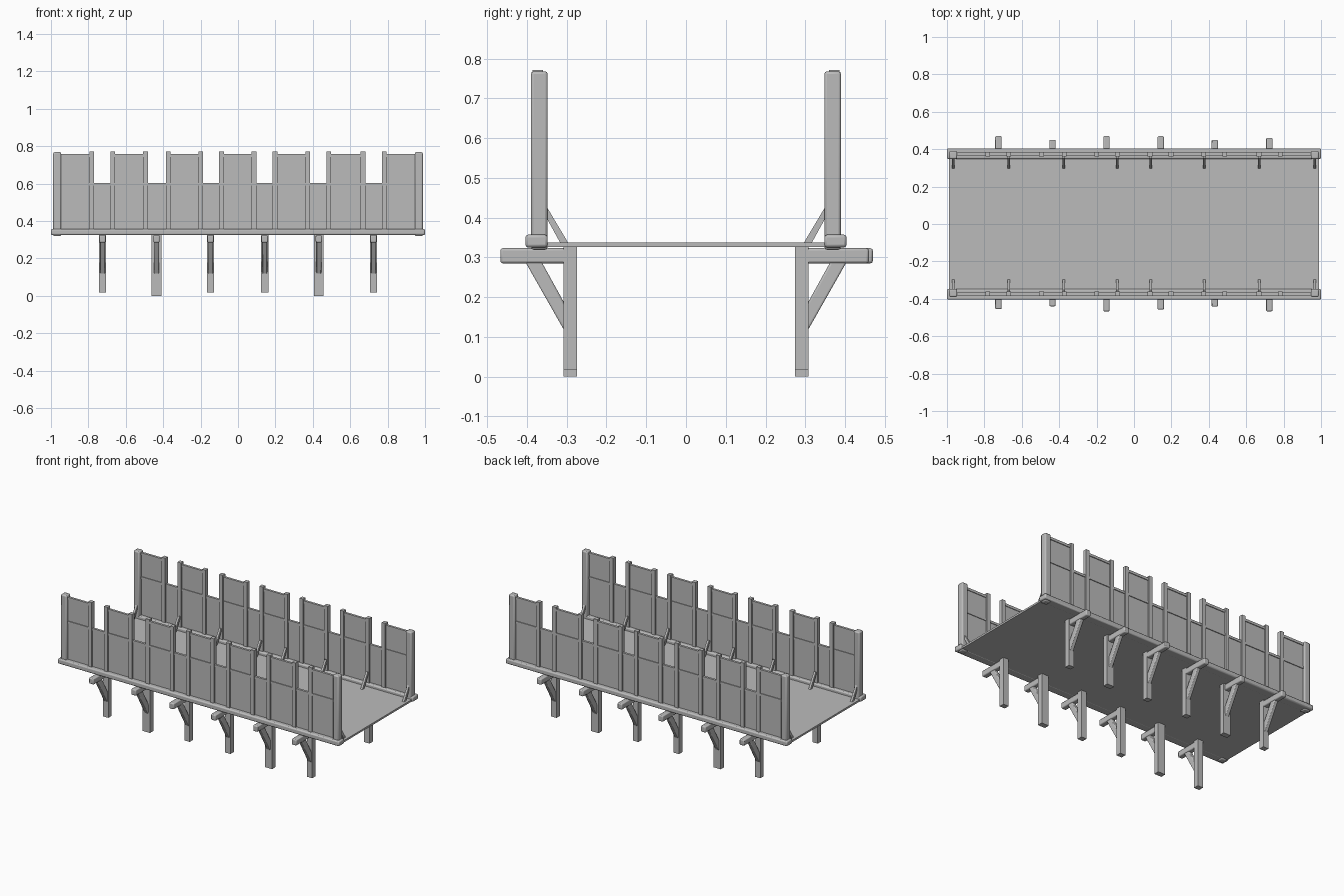
import bpy, bmesh
from mathutils import Vector, Matrix

cube = bpy.data.objects.get("Cube")
if cube:
    bpy.data.objects.remove(cube, do_unlink=True)

GREY = (0.5, 0.5, 0.5, 1)
wood = bpy.data.materials.new("grey_wood")
wood.use_nodes = True
wood.diffuse_color = GREY
wood.node_tree.nodes["Principled BSDF"].inputs["Base Color"].default_value = GREY


def finish(name, bm, bevel=0):
    mesh = bpy.data.meshes.new(name)
    bm.to_mesh(mesh)
    bm.free()
    mesh.materials.append(wood)
    ob = bpy.data.objects.new(name, mesh)
    bpy.context.collection.objects.link(ob)
    if bevel:
        mod = ob.modifiers.new("worn_edges", "BEVEL")
        mod.width, mod.segments = bevel, 2
        bpy.ops.object.select_all(action="DESELECT")
        ob.select_set(True)
        bpy.context.view_layer.objects.active = ob
        bpy.ops.object.shade_smooth_by_angle(angle=0.8)
    return ob


def box(name, x, y, z, bevel=0):
    """Box between (min, max) pairs; y may be given outside-in."""
    lo, hi = Vector((x[0], min(y), z[0])), Vector((x[1], max(y), z[1]))
    bm = bmesh.new()
    bmesh.ops.create_cube(bm, size=1, matrix=Matrix.Translation((lo + hi) / 2)
                          @ Matrix.Diagonal((*(hi - lo), 1)))
    return finish(name, bm, bevel)


def strut(name, x, width, outline, side, bevel=0):
    """Slanted timber: a (y, z) outline extruded across x."""
    bm = bmesh.new()
    face = bm.faces.new([bm.verts.new((x - width / 2, side * y, z)) for y, z in outline])
    new = bmesh.ops.extrude_face_region(bm, geom=[face])["geom"]
    bmesh.ops.translate(bm, vec=(width, 0, 0),
                        verts=[v for v in new if isinstance(v, bmesh.types.BMVert)])
    bmesh.ops.recalc_face_normals(bm, faces=bm.faces)
    return finish(name, bm, bevel)


# Walkway deck
box("deck", (-0.99, 0.99), (-0.36, 0.36), (0.326, 0.338))

MERLONS = [(-0.967, -0.782), (-0.67, -0.495), (-0.373, -0.2), (-0.088, 0.086),
           (0.198, 0.373), (0.486, 0.668), (0.782, 0.967)]
BRACES = (0.09, 0.375, 0.669, 0.966)
BRACKETS = (-0.725, -0.436, -0.147, 0.143, 0.432, 0.724)
REACH = {-1: (0.455, 0.44, 0.467, 0.457, 0.442, 0.467),
         1: (0.47, 0.45, 0.47, 0.47, 0.45, 0.46)}

for side, tag in ((-1, "front"), (1, "back")):
    def ys(a, b):
        return side * a, side * b

    # Sill beam and corner posts
    box(f"{tag}_sill", (-1, 1), ys(0.348, 0.404), (0.325, 0.357), 0.007)
    for s in (-1, 1):
        box(f"{tag}_corner_post", sorted((s * 0.946, s * 0.988)), ys(0.348, 0.39),
            (0.319, 0.768), 0.007)

    # Low wall with a rail along its top
    box(f"{tag}_low_wall", (-0.96, 0.96), ys(0.37, 0.376), (0.35, 0.598))
    box(f"{tag}_middle_rail", (-0.96, 0.96), ys(0.366, 0.381), (0.589, 0.604))

    # Raised panels, each with two posts and a top rail
    for a, b in MERLONS:
        box(f"{tag}_raised_panel", (a, b), ys(0.37, 0.376), (0.598, 0.75))
        box(f"{tag}_top_rail", (a, b), ys(0.366, 0.381), (0.742, 0.758))
        for x in (a, b):
            if abs(x) < 0.9:
                box(f"{tag}_wall_post", (x - 0.0125, x + 0.0125), ys(0.36, 0.386),
                    (0.34, 0.771))

    # Inner slanted braces holding the wall up
    for x in BRACES:
        for s in (-1, 1):
            strut(f"{tag}_wall_brace", s * x, 0.014,
                  [(0.296, 0.336), (0.316, 0.336), (0.365, 0.425), (0.352, 0.43)], side)

    # Support brackets below the deck
    for i, (x, reach) in enumerate(zip(BRACKETS, REACH[side])):
        half = 0.026 if i in (1, 4) else 0.019
        foot = 0 if i in (1, 4) else 0.018
        box(f"{tag}_leg", (x - half, x + half), ys(0.274, 0.308), (foot, 0.328))
        box(f"{tag}_outrigger", (x - 0.017, x + 0.017), ys(0.276, reach),
            (0.285, 0.323), 0.006)
        strut(f"{tag}_knee_brace", x, 0.028,
              [(0.405, 0.29), (0.364, 0.29), (0.296, 0.167), (0.296, 0.098)], side, 0.005)
